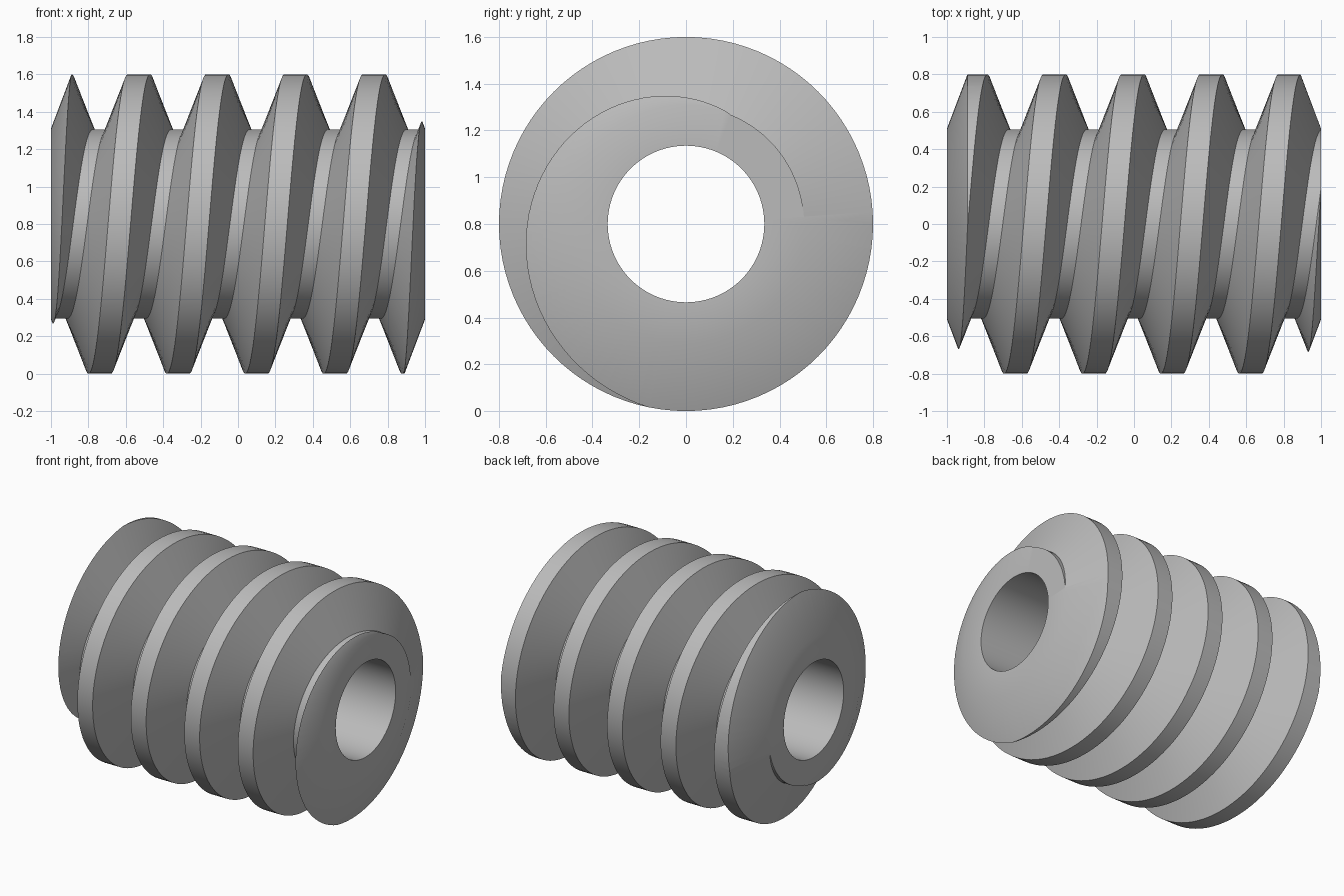
import bpy, bmesh, math

cube = bpy.data.objects.get("Cube")
if cube:
    bpy.data.objects.remove(cube, do_unlink=True)

SEG = 96            # sides per turn
TURNS = 8
PITCH = 0.419
ROOT, TIP, BORE = 0.505, 0.8, 0.335
FLANK, CREST = 0.112, 0.12
AXIS_Z = 0.8

metal = bpy.data.materials.new("grey metal")
metal.use_nodes = True
GREY = (0.5, 0.5, 0.5, 1)
metal.diffuse_color = GREY
metal.node_tree.nodes["Principled BSDF"].inputs["Base Color"].default_value = GREY


def ring_point(x, r, step):
    a = 2 * math.pi * step / SEG
    return (x, r * math.cos(a), AXIS_Z + r * math.sin(a))


def make_object(name, bm):
    bmesh.ops.recalc_face_normals(bm, faces=bm.faces)
    mesh = bpy.data.meshes.new(name)
    bm.to_mesh(mesh)
    bm.free()
    mesh.materials.append(metal)
    obj = bpy.data.objects.new(name, mesh)
    bpy.context.collection.objects.link(obj)
    return obj


# Helical thread: trapezoid tooth swept along the axis, longer than the worm
def make_thread():
    bm = bmesh.new()
    half = CREST / 2
    tooth = [(-half - FLANK, ROOT), (-half, TIP), (half, TIP), (half + FLANK, ROOT)]
    start = -0.425 + 5 * PITCH      # tooth centre at the first step
    rows = []
    for i in range(SEG * TURNS + 1):
        cx = start - PITCH * i / SEG
        rows.append([bm.verts.new(ring_point(cx + dx, r, i)) for dx, r in tooth])
    for i in range(SEG * TURNS):
        a, b = rows[i], rows[i + 1]
        for k in range(3):
            bm.faces.new((a[k], a[k + 1], b[k + 1], b[k]))
        # valley floor to the neighbouring turn
        if i + SEG < SEG * TURNS:
            c, d = rows[i + SEG], rows[i + SEG + 1]
            bm.faces.new((c[3], a[0], b[0], d[3]))
    # close both ends with a fan to the axis
    first = [r[3] for r in rows[:SEG + 1]] + [rows[0][k] for k in (0, 1, 2)]
    last = [r[0] for r in rows[-SEG - 1:]] + [rows[-1][k] for k in (3, 2, 1)]
    # order each loop as helix followed by the tooth section
    first = [r[3] for r in rows[:SEG + 1]] + [rows[0][k] for k in (0, 1, 2)]
    end = rows[-1 - SEG]
    last = [r[0] for r in rows[-1 - SEG:]] + [rows[-1][k] for k in (1, 2, 3)]
    for loop, cx in ((first, start + PITCH / -2), (last, start - PITCH * (TURNS - 0.5))):
        apex = bm.verts.new((cx, 0, AXIS_Z))
        for p, q in zip(loop, loop[1:] + loop[:1]):
            bm.faces.new((p, q, apex))
    return make_object("worm_thread", bm)


# Bored envelope with chamfered ends, which trims the thread to length
def make_envelope():
    bm = bmesh.new()
    outline = [(-1, BORE), (-1, 0.51), (-0.85, 0.907), (0.85, 0.907), (1, 0.51), (1, BORE)]
    rings = [[bm.verts.new(ring_point(x, r, i)) for i in range(SEG)] for x, r in outline]
    for a, b in zip(rings, rings[1:] + rings[:1]):
        for i in range(SEG):
            j = (i + 1) % SEG
            bm.faces.new((a[i], a[j], b[j], b[i]))
    return make_object("end_trimmer", bm)


worm = make_thread()
trimmer = make_envelope()
trim = worm.modifiers.new("trim", "BOOLEAN")
trim.operation = "INTERSECT"
trim.solver = "EXACT"
trim.object = trimmer
bpy.ops.object.select_all(action="DESELECT")
bpy.context.view_layer.objects.active = worm
worm.select_set(True)
bpy.ops.object.modifier_apply(modifier="trim")
bpy.data.objects.remove(trimmer, do_unlink=True)
bpy.ops.object.shade_smooth_by_angle(angle=math.radians(30))
